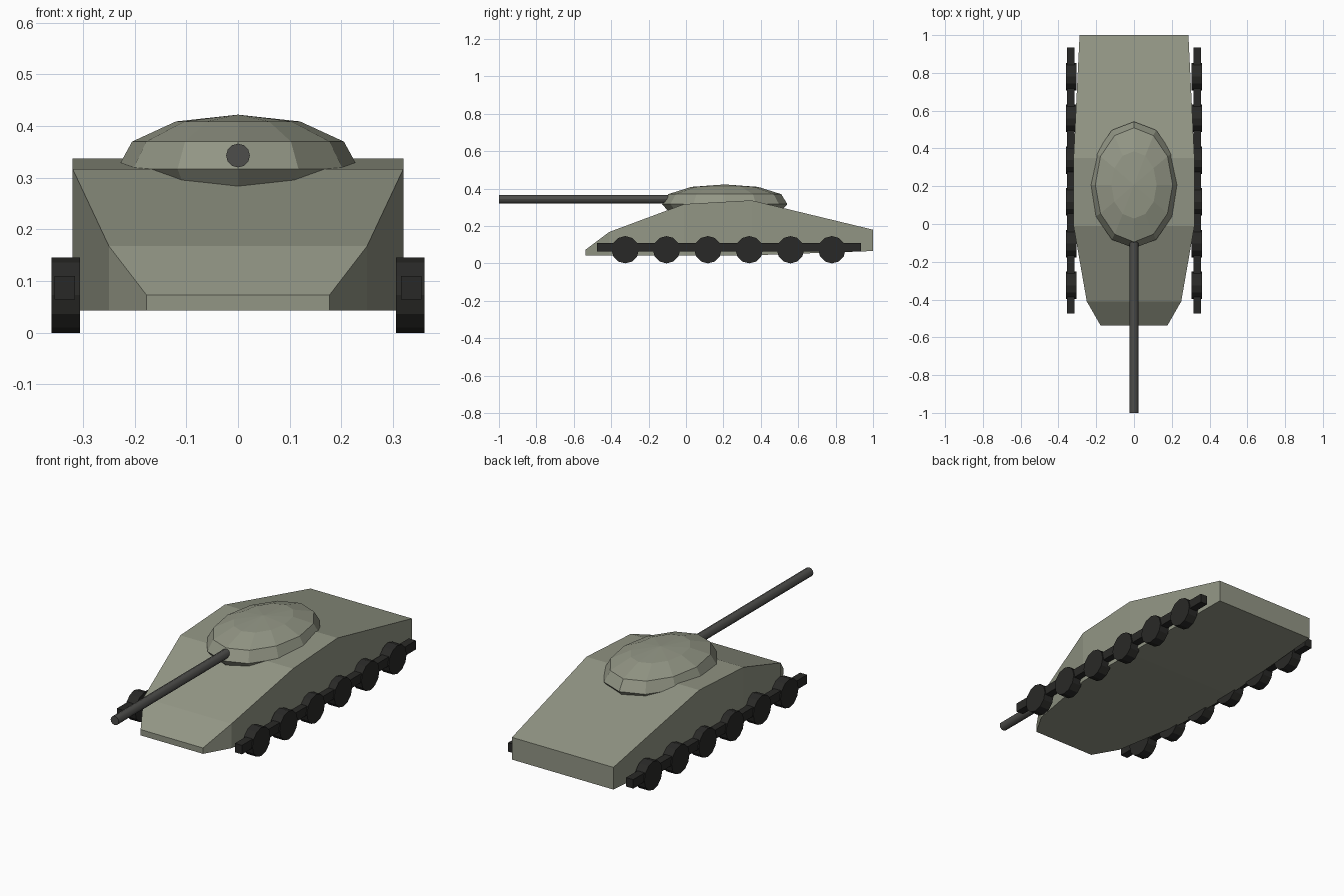
import bpy, bmesh
from math import sin, cos, tau, pi

if "Cube" in bpy.data.objects:
    bpy.data.objects.remove(bpy.data.objects["Cube"])


def material(name, rgb):
    m = bpy.data.materials.new(name)
    m.diffuse_color = (*rgb, 1)
    m.use_nodes = True
    m.node_tree.nodes["Principled BSDF"].inputs["Base Color"].default_value = m.diffuse_color
    return m


olive = material("olive_paint", (0.29, 0.305, 0.235))
steel = material("gun_steel", (0.075, 0.075, 0.07))
rubber = material("dark_rubber", (0.022, 0.022, 0.02))


def loft(name, rings, mat):
    """Skin a stack of equal-length closed rings and cap both ends."""
    bm = bmesh.new()
    loops = [[bm.verts.new(p) for p in ring] for ring in rings]
    n = len(loops[0])
    for a, b in zip(loops, loops[1:]):
        for i in range(n):
            j = (i + 1) % n
            bm.faces.new((a[i], a[j], b[j], b[i]))
    bm.faces.new(loops[0])
    bm.faces.new(loops[-1])
    bmesh.ops.recalc_face_normals(bm, faces=bm.faces)
    me = bpy.data.meshes.new(name)
    bm.to_mesh(me)
    bm.free()
    ob = bpy.data.objects.new(name, me)
    bpy.context.collection.objects.link(ob)
    me.materials.append(mat)
    return ob


def cylinder(name, sides, radius, depth, loc, rot, mat):
    bpy.ops.mesh.primitive_cylinder_add(vertices=sides, radius=radius, depth=depth,
                                        location=loc, rotation=rot)
    ob = bpy.context.object
    ob.name = name
    ob.data.materials.append(mat)
    return ob


# Hull: rectangular sections along y (y, half width, bottom, top)
sections = [(-0.537, 0.177, 0.043, 0.073), (-0.41, 0.25, 0.043, 0.168),
            (-0.01, 0.32, 0.043, 0.317), (0.35, 0.32, 0.043, 0.337),
            (1.0, 0.288, 0.066, 0.18)]
loft("hull", [[(-w, y, b), (w, y, b), (w, y, t), (-w, y, t)]
              for y, w, b, t in sections], olive)

# Turret: 12-sided elliptical rings (x radius, y radius, z), closed by a low peak
turret_rings = [(0.195, 0.29, 0.265), (0.234, 0.335, 0.317), (0.205, 0.302, 0.37),
                (0.12, 0.178, 0.409), (0.001, 0.001, 0.422)]
loft("turret", [[(rx * cos(tau * i / 12), 0.207 + ry * sin(tau * i / 12), z)
                 for i in range(12)] for rx, ry, z in turret_rings], olive)

# Gun barrel
barrel = cylinder("gun_barrel", 12, 0.023, 1.0, (0, -0.5, 0.343), (pi / 2, 0, 0), steel)
bpy.ops.object.shade_smooth_by_angle()

# Running gear: a track bar and six road wheels per side
for side, label in ((-1, "left"), (1, "right")):
    bpy.ops.mesh.primitive_cube_add(size=1, location=(side * 0.335, 0.23, 0.087))
    bar = bpy.context.object
    bar.name = f"track_bar_{label}"
    bar.scale = (0.04, 1.41, 0.046)
    bar.data.materials.append(rubber)
    for i in range(6):
        cylinder(f"road_wheel_{label}_{i + 1}", 12, 0.073, 0.055,
                 (side * 0.333, -0.325 + i * 0.221, 0.073), (0, pi / 2, 0), rubber)
